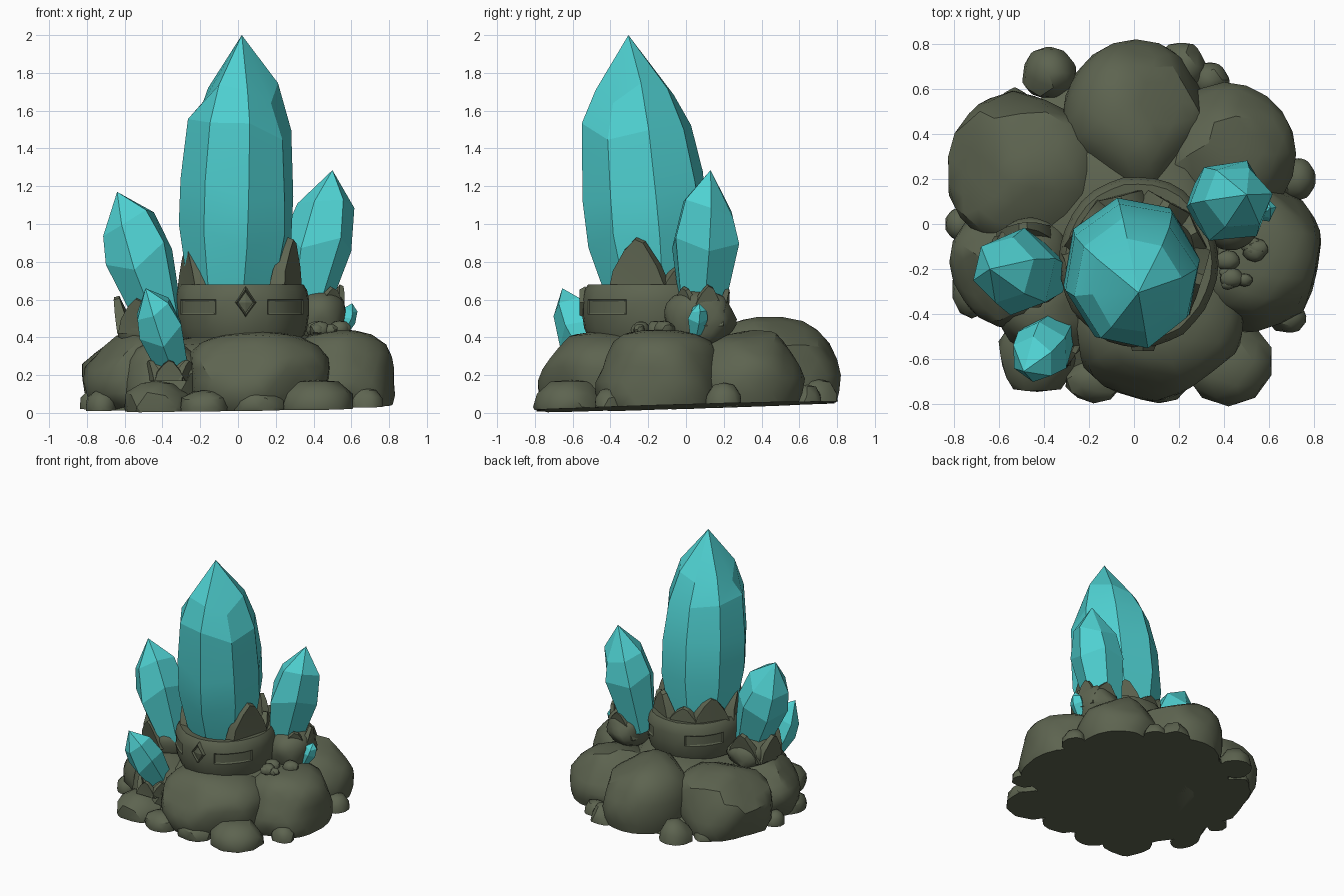
import bpy, bmesh, math, random
from mathutils import Vector, Matrix

if "Cube" in bpy.data.objects:
    bpy.data.objects.remove(bpy.data.objects["Cube"])


def material(name, rgb):
    m = bpy.data.materials.new(name)
    m.diffuse_color = (*rgb, 1)
    m.use_nodes = True
    m.node_tree.nodes["Principled BSDF"].inputs["Base Color"].default_value = m.diffuse_color
    return m


STONE = material("mossy stone", (0.110, 0.127, 0.080))
CRYSTAL = material("teal crystal", (0.078, 0.635, 0.64))
FLOOR_N = Vector((-0.015, -0.03, 1)).normalized()
FLOOR_P = Vector((0, 0, 0.033))


def finish(bm, name, mat, angle=None):
    bmesh.ops.recalc_face_normals(bm, faces=bm.faces)
    me = bpy.data.meshes.new(name)
    bm.to_mesh(me)
    bm.free()
    me.materials.append(mat)
    ob = bpy.data.objects.new(name, me)
    bpy.context.collection.objects.link(ob)
    if angle:
        bpy.ops.object.select_all(action='DESELECT')
        ob.select_set(True)
        bpy.context.view_layer.objects.active = ob
        bpy.ops.object.shade_smooth_by_angle(angle=math.radians(angle))
    return ob


# rounded boulder with chiselled planes, cut flat at the slightly tilted floor
def rock(name, c, r, seed, power=2.6, sub=3, cuts=11, grounded=True):
    rnd = random.Random(seed)
    bm = bmesh.new()
    bmesh.ops.create_icosphere(bm, subdivisions=sub, radius=1)
    planes = []
    for _ in range(cuts):
        d = Vector((rnd.gauss(0, 1), rnd.gauss(0, 1), rnd.gauss(0, 0.6))).normalized()
        planes.append((d, rnd.uniform(0.84, 0.97)))
    for v in bm.verts:
        p = v.co.copy()
        p /= (math.hypot(p.x, p.y) ** power + abs(p.z) ** power) ** (1 / power)
        for d, h in planes:
            over = p.dot(d) - h
            if over > 0:
                p -= d * over * 0.9
        v.co = Vector((c[i] + p[i] * r[i] for i in range(3)))
    if grounded:
        res = bmesh.ops.bisect_plane(bm, geom=bm.verts[:] + bm.edges[:] + bm.faces[:],
                                     plane_co=FLOOR_P, plane_no=FLOOR_N, clear_inner=True)
        cut = [e for e in res['geom_cut'] if isinstance(e, bmesh.types.BMEdge)]
        if cut:
            bmesh.ops.contextual_create(bm, geom=cut)
    return finish(bm, name, STONE, 32)


# faceted crystal: rings of (t, radius) along an axis, ending in a tip
def crystal(name, base, tip, rings, n, seed, rot=0.0, jit=0.03, sx=1.0, angle=13):
    rnd = random.Random(seed)
    base, tip = Vector(base), Vector(tip)
    ax = tip - base
    q = Vector((0, 0, 1)).rotation_difference(ax)
    bm = bmesh.new()
    loops = []
    for t, r in rings:
        loop = []
        for i in range(n):
            a = 2 * math.pi * i / n + rot
            rr = r * (1 + rnd.uniform(-jit, jit))
            tt = t + (rnd.uniform(-jit, jit) * 1.3 if t > 0 else 0)
            loop.append(bm.verts.new(base + ax * tt + q @ Vector((sx * rr * math.cos(a), rr * math.sin(a), 0))))
        loops.append(loop)
    top = bm.verts.new(tip)
    for lo, hi in zip(loops, loops[1:]):
        for i in range(n):
            j = (i + 1) % n
            bm.faces.new((lo[i], lo[j], hi[j], hi[i]))
    for i in range(n):
        bm.faces.new((loops[-1][i], loops[-1][(i + 1) % n], top))
    bm.faces.new(loops[0][::-1])
    return finish(bm, name, CRYSTAL, angle)


# pointed stone claw standing on a circle around (cx, cy)
def claw(name, cx, cy, z0, rad, deg, w, h, thick=0.09, lean=0.02):
    prof = [(-0.5, 0), (-0.42, 0.42), (-0.22, 0.8), (-0.04, 1), (0.1, 0.93), (0.33, 0.5), (0.5, 0)]
    bm = bmesh.new()
    sides = []
    a = math.radians(deg)
    for s in (0, 1):
        row = []
        for u, t in prof:
            r = rad + lean * t + (thick * (1 - 0.65 * t) if s else 0) - 0.5 * w * u * u
            p = Vector((r, u * w * (0.94 if s else 1), z0 + t * h * (0.96 if s else 1)))
            row.append(bm.verts.new(Matrix.Rotation(a, 3, 'Z') @ p + Vector((cx, cy, 0))))
        sides.append(row)
    n = len(prof)
    for s in sides:
        bm.faces.new(s)
    for i in range(n):
        j = (i + 1) % n
        bm.faces.new((sides[0][i], sides[0][j], sides[1][j], sides[1][i]))
    bmesh.ops.triangulate(bm, faces=[f for f in bm.faces if len(f.verts) > 4])
    return finish(bm, name, STONE, 30)


# large boulders in a ring, the core they lean on and the slab below
boulders = [
    ("back", (0.01, 0.46, 0.20), (0.33, 0.36, 0.31)),
    ("back_left", (-0.48, 0.24, 0.18), (0.36, 0.36, 0.29)),
    ("back_right", (0.40, 0.31, 0.18), (0.32, 0.32, 0.27)),
    ("right", (0.54, -0.14, 0.17), (0.30, 0.36, 0.27)),
    ("front", (0.10, -0.42, 0.17), (0.40, 0.37, 0.26)),
    ("left", (-0.51, -0.17, 0.17), (0.31, 0.30, 0.26)),
    ("front_left", (-0.36, -0.36, 0.15), (0.25, 0.26, 0.24)),
]
for k, (nm, c, r) in enumerate(boulders):
    rock("boulder_" + nm, c, r, 20 + k)
rock("core_rock", (0.0, -0.04, 0.2), (0.52, 0.52, 0.25), 5, power=3.2)
rock("base_slab", (-0.01, -0.01, 0.05), (0.73, 0.72, 0.16), 6)

# pebbles around the foot
feet = [(-0.77, 0.0, .07, .08, .09), (-0.38, 0.67, .13, .12, .17), (-0.53, 0.53, .08, .08, .1),
        (0.21, 0.70, .12, .12, .15), (0.34, 0.64, .09, .09, .12), (0.72, 0.2, .09, .10, .13),
        (0.68, -0.41, .09, .08, .10), (0.42, -0.61, .20, .20, .15), (-0.43, -0.58, .18, .19, .14),
        (-0.18, -0.69, .13, .11, .09), (0.11, -0.69, .14, .11, .10), (-0.72, -0.29, .09, .13, .1)]
for k, (x, y, rx, ry, h) in enumerate(feet):
    rock("foot_stone", (x, y, 0.03), (rx, ry, h), 60 + k, sub=2, cuts=9)

# small rubble on the right boulder
rnd = random.Random(4)
for k in range(9):
    s = rnd.uniform(0.025, 0.05)
    rock("rubble", (0.49 + rnd.uniform(-.09, .08), -0.18 + rnd.uniform(-.14, .12), 0.44),
         (s * 1.2, s, s), 90 + k, sub=2, cuts=9, grounded=False)

# carved stone collar with shallow sunken panels
bm = bmesh.new()
prof = [(.27, .40), (.335, .40), (.355, .45), (.365, .52), (.365, .60), (.355, .65), (.335, .68), (.285, .675), (.26, .62)]
N = 32
rows = []
for i in range(N):
    a = 2 * math.pi * i / N
    wob = 1 + rnd.uniform(-.012, .012)
    rows.append([bm.verts.new((0.02 + r * wob * 0.97 * math.cos(a), -0.17 + r * wob * 1.04 * math.sin(a), z))
                 for r, z in prof])
panels = {}
for i in range(N):
    j = (i + 1) % N
    for k in range(len(prof)):
        m = (k + 1) % len(prof)
        f = bm.faces.new((rows[i][k], rows[j][k], rows[j][m], rows[i][m]))
        if k == 3 and i % 8 in (2, 3, 4, 5):
            panels.setdefault(i // 8, []).append(f)
bmesh.ops.recalc_face_normals(bm, faces=bm.faces)
for fs in panels.values():
    bmesh.ops.inset_region(bm, faces=fs, thickness=0.01, depth=-0.006)
finish(bm, "carved_collar", STONE, 30)

# carved diamond on the collar front
bm = bmesh.new()
bmesh.ops.create_cone(bm, cap_ends=True, segments=4, radius1=1, radius2=0.8, depth=1)
front = max(bm.faces, key=lambda f: f.calc_center_median().z)
bmesh.ops.inset_region(bm, faces=[front], thickness=0.15, depth=-0.5)
bmesh.ops.poke(bm, faces=[max((f for f in bm.faces if abs(f.normal.z) > .99 and f.calc_center_median().z > -.4),
                              key=lambda f: f.calc_area())], offset=0.4)
for v in bm.verts:
    v.co = Vector((0.04 + v.co.x * 0.06, -0.548 - v.co.z * 0.03, 0.585 + v.co.y * 0.085))
finish(bm, "collar_diamond", STONE)

# claws gripping the main crystal
for deg, w, h in [(-17, .35, .30), (200, .32, .25), (28, .22, .15), (62, .26, .22),
                  (105, .26, .15), (145, .30, .23)]:
    claw("collar_claw", 0.01, -0.17, 0.63, 0.25, deg, w, h)

# sockets under the side crystals
rock("left_socket", (-0.46, -0.17, .44), (.18, .2, .13), 201, grounded=False)
rock("right_socket", (0.43, 0.08, .50), (.15, .2, .15), 202, grounded=False)
for deg, w, h in [(95, .27, .22), (175, .24, .20), (250, .25, .19)]:
    claw("left_socket_claw", -0.47, -0.18, .42, .11, deg, w, h, .08, .05)
for deg, w, h in [(-50, .25, .21), (15, .22, .22), (85, .26, .20)]:
    claw("right_socket_claw", 0.42, 0.09, .46, .09, deg, w, h, .06, .03)
for deg in (200, 270, 330):
    claw("front_socket_claw", -0.36, -0.51, .17, .08, deg, .17, .11, .06, .02)

# crystals
crystal("main_crystal", (-0.025, -0.165, 0.55), (0.02, -0.305, 2.0),
        [(0, .24), (.28, .322), (.45, .325), (.66, .29), (.79, .21)], 8, 3, rot=.2, sx=.95)
side = [(0, .62), (.5, 1), (.77, .8)]
for nm, b, t, r, n, rot in [
        ("left_crystal", (-.40, -.22, .45), (-.64, -.20, 1.17), .195, 6, .3),
        ("right_crystal", (.34, .08, .5), (.50, .13, 1.285), .19, 6, .1),
        ("front_crystal", (-.33, -.45, .2), (-.49, -.655, .66), .135, 6, .5),
        ("tiny_crystal", (.54, .05, .42), (.605, .07, .58), .055, 5, .2)]:
    crystal(nm, b, t, [(a, k * r) for a, k in side], n, 11, rot, .05)
